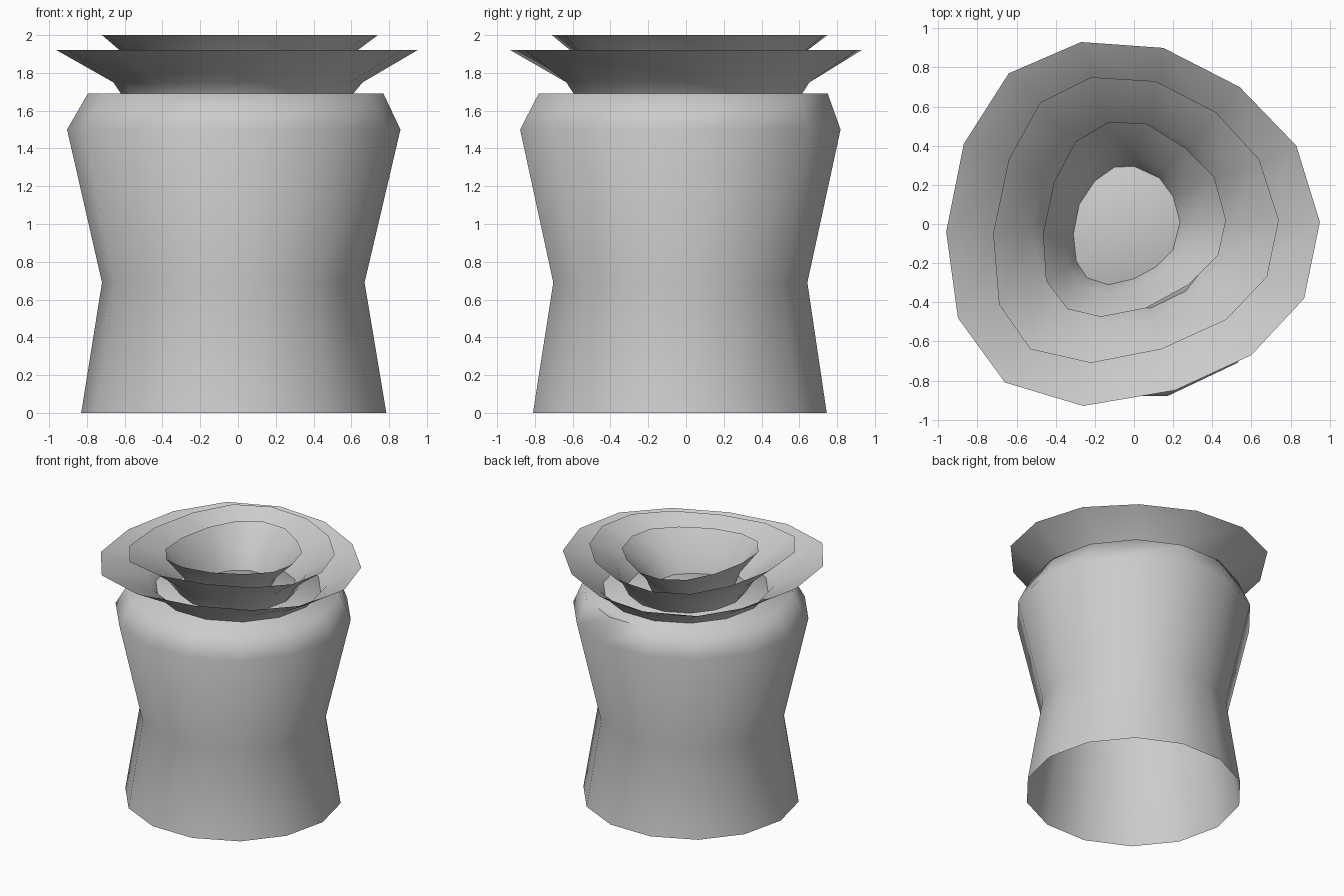
import bpy, bmesh, math

if "Cube" in bpy.data.objects:
    bpy.data.objects.remove(bpy.data.objects["Cube"])

N = 14

# Irregular rim outlines seen from above (clockwise from the back)
OUTER = [(-.27, .93), (.15, .90), (.54, .70), (.83, .40), (.95, .01), (.87, -.38), (.60, -.67),
         (.21, -.85), (-.26, -.93), (-.66, -.81), (-.90, -.48), (-.96, -.04), (-.87, .41), (-.64, .77)]
MIDDLE = [(-.22, .75), (.11, .73), (.42, .57), (.64, .33), (.74, .02), (.68, -.27), (.47, -.49),
          (.14, -.64), (-.22, -.71), (-.53, -.64), (-.69, -.41), (-.72, -.05), (-.64, .33), (-.48, .62)]
INNER = [(-.13, .52), (.06, .515), (.26, .39), (.41, .24), (.47, .02), (.43, -.16), (.28, -.31),
         (.06, -.43), (-.17, -.475), (-.34, -.435), (-.45, -.29), (-.465, -.05), (-.41, .21), (-.30, .42)]
HOLE = [(-.10, .29), (0, .295), (.13, .235), (.20, .14), (.235, .01), (.20, -.13), (.11, -.22),
        (0, -.28), (-.13, -.31), (-.24, -.275), (-.295, -.19), (-.31, -.05), (-.28, .10), (-.20, .22)]


def oval(x0, x1, y0, y1):
    """Regular ring between the given limits, with points in the same order as the rims."""
    return [((x0 + x1) / 2 + (x1 - x0) / 2 * math.cos(t), (y0 + y1) / 2 + (y1 - y0) / 2 * math.sin(t))
            for t in (math.tau * (4 - i) / N for i in range(N))]


def mix(a, b, t):
    return [(p[0] + (q[0] - p[0]) * t, p[1] + (q[1] - p[1]) * t) for p, q in zip(a, b)]


def loft(name, rings, cap_top=False):
    """Skin a stack of (z, outline) rings."""
    bm = bmesh.new()
    loops = [[bm.verts.new((x, y, z)) for x, y in pts] for z, pts in rings]
    for a, b in zip(loops, loops[1:]):
        for i in range(N):
            j = (i + 1) % N
            bm.faces.new((a[j], a[i], b[i], b[j]))   # faces outward
    if cap_top:
        bm.faces.new(loops[-1][::-1])                # faces up
    me = bpy.data.meshes.new(name)
    bm.to_mesh(me)
    bm.free()
    ob = bpy.data.objects.new(name, me)
    bpy.context.collection.objects.link(ob)
    bpy.ops.object.select_all(action='DESELECT')
    ob.select_set(True)
    bpy.context.view_layer.objects.active = ob
    bpy.ops.object.shade_smooth_by_angle(angle=math.radians(70))


# Waisted trunk, open underneath and closed on top
loft("trunk", [(0, oval(-.83, .785, -.83, .765)), (.69, oval(-.72, .67, -.72, .66)),
               (1.5, oval(-.905, .86, -.90, .84)), (1.69, oval(-.795, .77, -.80, .77))], cap_top=True)

# Three nested flared collars standing on the trunk
loft("outer_collar", [(1.69, oval(-.62, .61, -.61, .63)), (1.75, oval(-.66, .66, -.65, .67)), (1.92, OUTER)])
base = oval(-.45, .43, -.44, .45)
loft("middle_collar", [(1.69, base), (1.83, mix(base, MIDDLE, .27)), (2.0, MIDDLE)])
loft("inner_collar", [(1.69, HOLE), (1.82, mix(HOLE, INNER, .27)), (1.99, INNER)])
